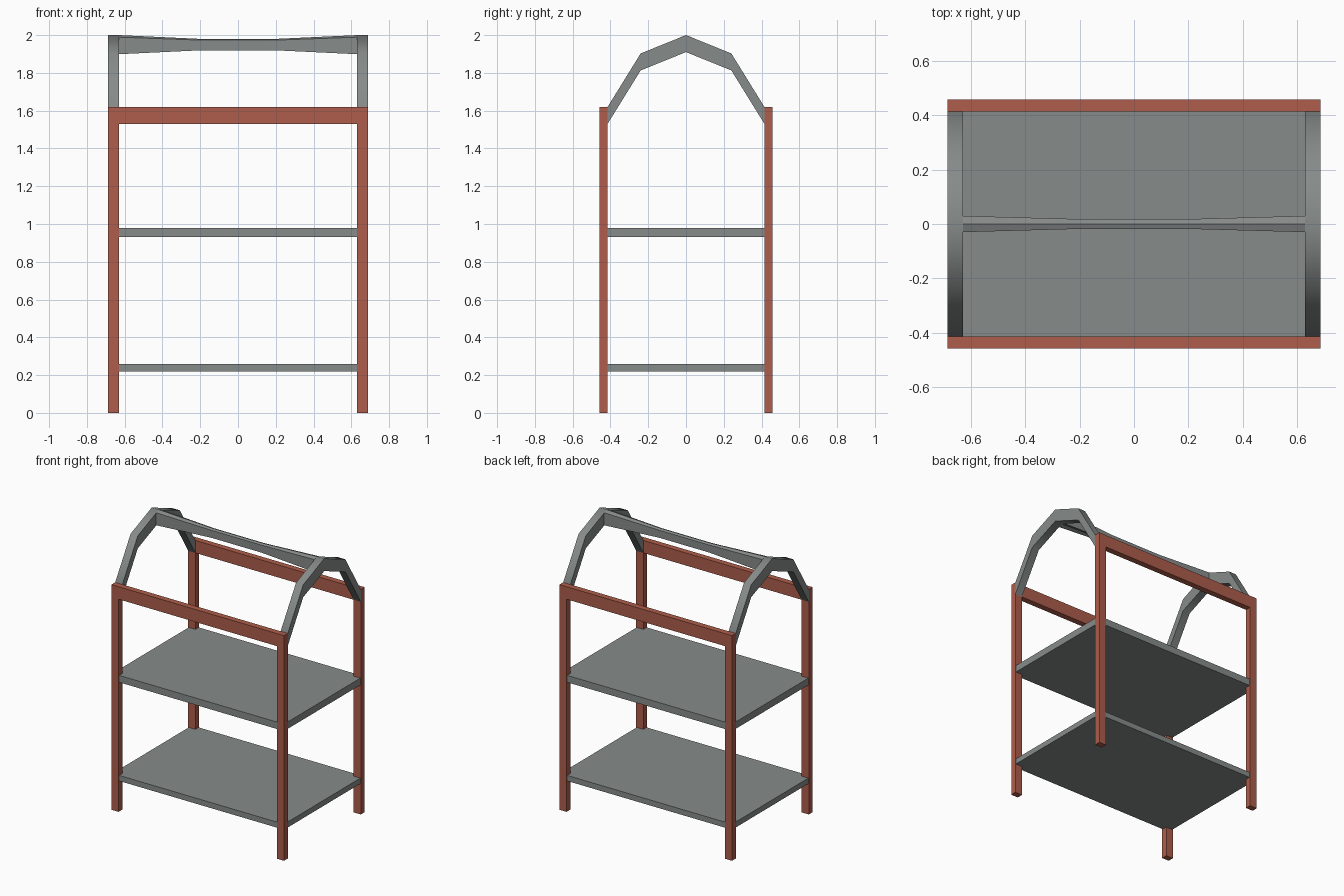
import bpy, bmesh, math

if "Cube" in bpy.data.objects:
    bpy.data.objects.remove(bpy.data.objects["Cube"])

X_OUT, X_IN = 0.687, 0.63      # outer and inner faces of the legs
Y_OUT, Y_IN = 0.458, 0.415


def material(name, rgb):
    mat = bpy.data.materials.new(name)
    mat.diffuse_color = (*rgb, 1)
    mat.use_nodes = True
    mat.node_tree.nodes["Principled BSDF"].inputs["Base Color"].default_value = mat.diffuse_color
    return mat


red = material("red_paint", (0.42, 0.11, 0.07))
grey = material("grey_metal", (0.24, 0.26, 0.255))


def loft(name, rings, mat, smooth=None):
    """Skin matching closed rings and cap both ends."""
    bm = bmesh.new()
    vs = [[bm.verts.new(p) for p in ring] for ring in rings]
    n = len(rings[0])
    for a, b in zip(vs, vs[1:]):
        for i in range(n):
            j = (i + 1) % n
            bm.faces.new((a[i], a[j], b[j], b[i]))
    bm.faces.new(vs[0][::-1])
    bm.faces.new(vs[-1])
    bmesh.ops.recalc_face_normals(bm, faces=bm.faces)
    me = bpy.data.meshes.new(name)
    bm.to_mesh(me)
    bm.free()
    ob = bpy.data.objects.new(name, me)
    bpy.context.collection.objects.link(ob)
    me.materials.append(mat)
    if smooth:
        bpy.ops.object.select_all(action='DESELECT')
        ob.select_set(True)
        bpy.context.view_layer.objects.active = ob
        bpy.ops.object.shade_smooth_by_angle(angle=math.radians(smooth))
    return ob


# Side frames: two legs joined by a top rail
frame = [(-X_OUT, 0), (-X_OUT, 1.62), (X_OUT, 1.62), (X_OUT, 0),
         (X_IN, 0), (X_IN, 1.53), (-X_IN, 1.53), (-X_IN, 0)]
for label, s in (("front", -1), ("back", 1)):
    loft(label + "_leg_frame",
         [[(x, s * y, z) for x, z in frame] for y in (Y_IN, Y_OUT)], red)

# Shelves, let into the legs just short of their outer faces
sx, sy = X_OUT - 0.004, Y_OUT - 0.006
for label, z0, z1 in (("lower", 0.22, 0.26), ("upper", 0.93, 0.98)):
    loft(label + "_shelf",
         [[(-sx, -sy, z), (sx, -sy, z), (sx, sy, z), (-sx, sy, z)]
          for z in (z0, z1)], grey)

# End arches: faceted bow with constant vertical depth
bow = [(-Y_IN, 1.62), (-0.24, 1.903), (0, 2.0), (0.24, 1.903), (Y_IN, 1.62)]
arch = bow + [(y, z - 0.09) for y, z in reversed(bow)]
for label, s in (("left", -1), ("right", 1)):
    loft(label + "_arch",
         [[(s * x, y, z) for y, z in arch] for x in (X_IN, X_OUT)],
         grey, smooth=50)

# Ridge bar: roof-shaped section, slimmer in the middle
section = [(-0.03, 0.039), (0, 0.05), (0.03, 0.039),
           (0.03, -0.051), (0, -0.04), (-0.03, -0.051)]
loft("ridge_bar",
     [[(x, y * k, 1.95 + z * k) for y, z in section]
      for x, k in ((-X_IN, 1), (-0.2, 0.6), (0.2, 0.6), (X_IN, 1))],
     grey, smooth=30)
